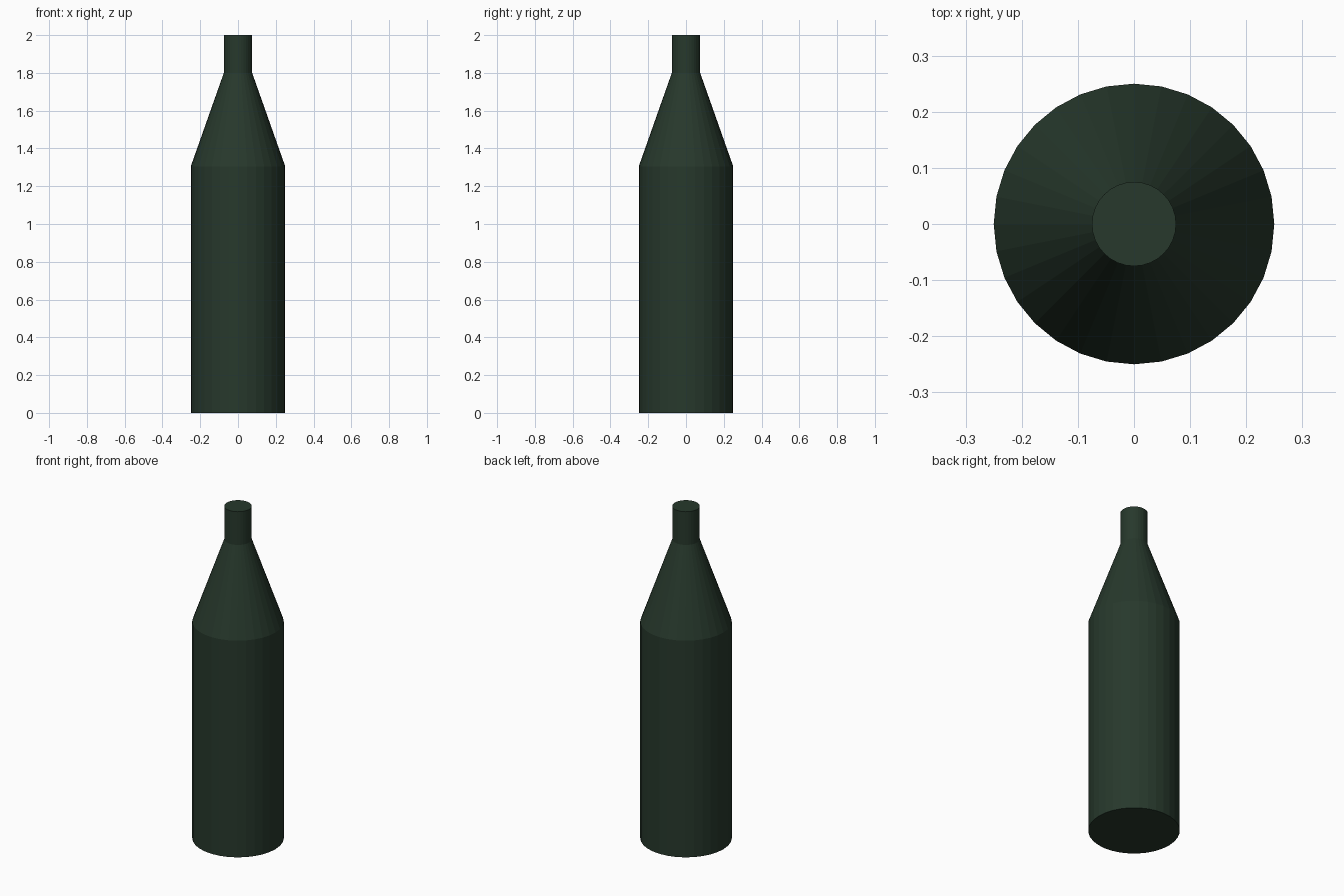
import bpy, bmesh
from math import cos, sin, tau

if "Cube" in bpy.data.objects:
    bpy.data.objects.remove(bpy.data.objects["Cube"])

SIDES = 32
# Profile: (radius, height) from base to mouth
PROFILE = [(0.25, 0.0), (0.25, 1.305), (0.075, 1.8), (0.075, 2.0)]

bm = bmesh.new()
rings = [[bm.verts.new((r * cos(tau * i / SIDES), r * sin(tau * i / SIDES), z))
          for i in range(SIDES)] for r, z in PROFILE]

# Body, shoulder and neck walls
for low, high in zip(rings, rings[1:]):
    for i in range(SIDES):
        j = (i + 1) % SIDES
        bm.faces.new((low[i], low[j], high[j], high[i]))

# Base and top caps
bm.faces.new(rings[0][::-1])
bm.faces.new(rings[-1])

mesh = bpy.data.meshes.new("bottle")
bm.to_mesh(mesh)
bm.free()
bottle = bpy.data.objects.new("bottle", mesh)
bpy.context.collection.objects.link(bottle)

# Dark green glass
glass = bpy.data.materials.new("dark_green_glass")
glass.diffuse_color = (0.02, 0.04, 0.025, 1)
glass.use_nodes = True
glass.node_tree.nodes["Principled BSDF"].inputs["Base Color"].default_value = glass.diffuse_color
mesh.materials.append(glass)
